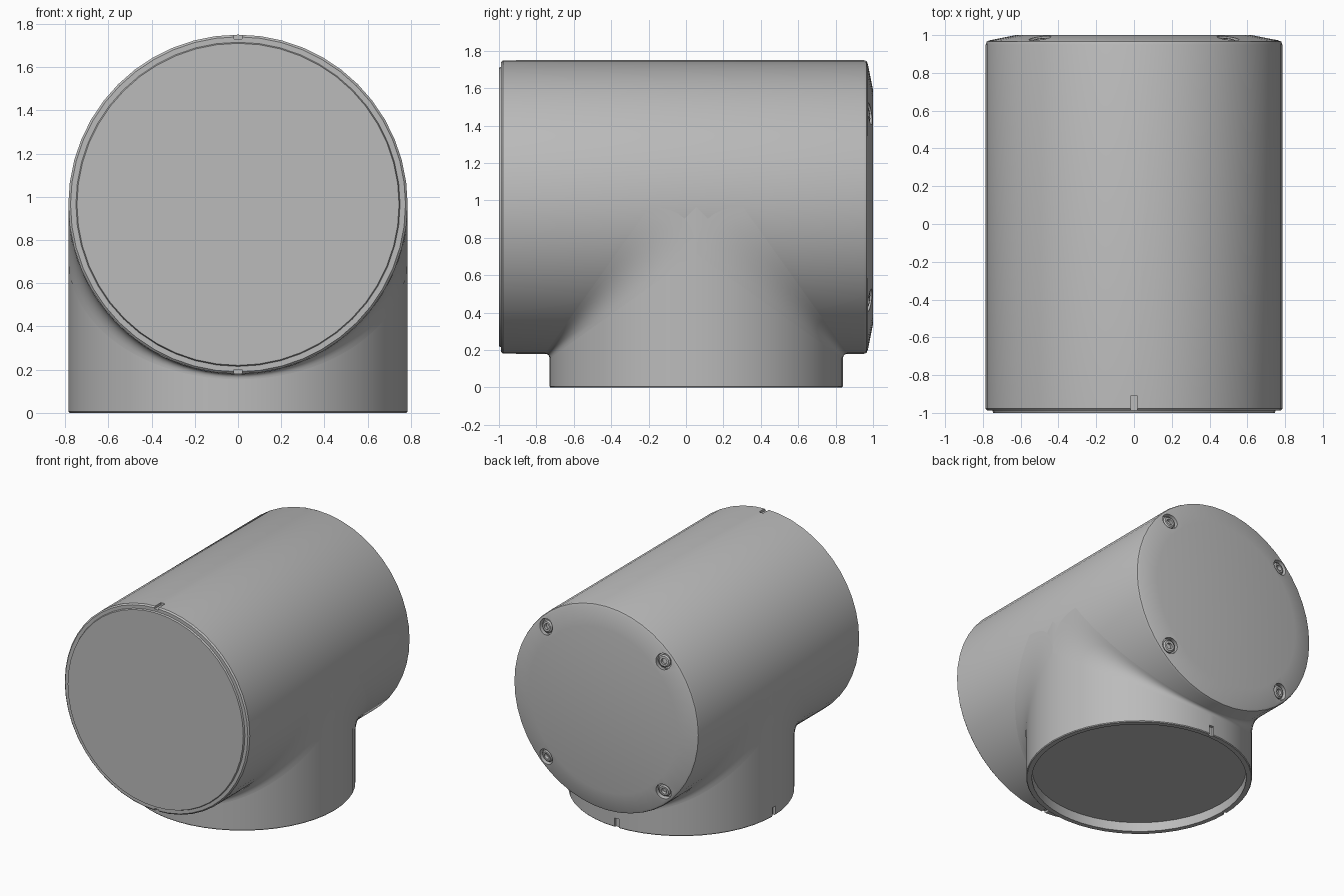
import bpy, bmesh
from math import pi, sin, cos, radians
from mathutils import Matrix, Vector

R = 0.785          # radius shared by the barrel and the foot
AXIS_Z = 0.965     # height of the barrel axis
FOOT_Y = 0.055     # foot centre
SIDES = 48

cube = bpy.data.objects.get("Cube")
if cube:
    bpy.data.objects.remove(cube, do_unlink=True)

grey = bpy.data.materials.new("housing grey")
grey.use_nodes = True
grey.diffuse_color = (0.5, 0.5, 0.5, 1)
grey.node_tree.nodes["Principled BSDF"].inputs["Base Color"].default_value = (0.5, 0.5, 0.5, 1)


def finish(name, bm):
    mesh = bpy.data.meshes.new(name)
    bm.to_mesh(mesh)
    bm.free()
    mesh.materials.append(grey)
    obj = bpy.data.objects.new(name, mesh)
    bpy.context.collection.objects.link(obj)
    return obj


def smooth(obj, angle=25):
    bpy.ops.object.select_all(action='DESELECT')
    obj.select_set(True)
    bpy.context.view_layer.objects.active = obj
    bpy.ops.object.shade_smooth_by_angle(angle=radians(angle))


def lathe(name, profile, matrix, sides=SIDES):
    """Spin (radius, height) points about local z, then place the result."""
    bm = bmesh.new()
    verts = [bm.verts.new((r, 0, h)) for r, h in profile]
    edges = [bm.edges.new(pair) for pair in zip(verts, verts[1:])]
    bmesh.ops.spin(bm, geom=verts + edges, cent=(0, 0, 0), axis=(0, 0, 1),
                   angle=2 * pi, steps=sides, use_merge=True)
    bmesh.ops.remove_doubles(bm, verts=bm.verts, dist=1e-5)
    bmesh.ops.recalc_face_normals(bm, faces=bm.faces)
    bm.transform(matrix)
    return finish(name, bm)


def box(name, centre, size):
    bm = bmesh.new()
    bmesh.ops.create_cube(bm, size=1, matrix=Matrix.Translation(centre) @ Matrix.Diagonal((*size, 1)))
    return finish(name, bm)


def cut(obj, cutters):
    for cutter in cutters:
        cutter.hide_render = True
        mod = obj.modifiers.new("cut", 'BOOLEAN')
        mod.operation, mod.solver, mod.object = 'DIFFERENCE', 'EXACT', cutter
        bpy.context.view_layer.objects.active = obj
        bpy.ops.object.modifier_apply(modifier=mod.name)
        bpy.data.objects.remove(cutter, do_unlink=True)


# Local z of the barrel runs towards the back (+y)
along_y = Matrix.Translation((0, 0, AXIS_Z)) @ Matrix.Rotation(-pi / 2, 4, 'X')

# Barrel with a raised front disc and a chamfered rear cap
barrel = lathe("barrel", [
    (0, -1.0), (0.745, -1.0), (0.75, -0.988), (0.775, -0.988), (R, -0.978),
    (R, 0.95), (0.78, 0.965), (0.765, 0.972), (0.625, 1.0), (0, 1.0)], along_y)

# Foot with a shallow recess underneath
foot = lathe("foot", [
    (0, 0.07), (0.745, 0.07), (0.745, 0), (0.78, 0), (R, 0.006),
    (R, AXIS_Z), (0, AXIS_Z)], Matrix.Translation((0, FOOT_Y, 0)))

# Screw placement on the sloping rim of the rear cap
cap_tilt = 0.197
screws = []
for i in range(4):
    spin = Matrix.Rotation(pi / 4 + i * pi / 2, 4, 'Z')
    screws.append(along_y @ spin @ Matrix.Translation((0.705, 0, 0.984)) @ Matrix.Rotation(cap_tilt, 4, 'Y'))

pockets = [lathe("pocket_cutter", [(0, -0.035), (0.06, -0.035), (0.06, 0.05), (0, 0.05)], m, 20)
           for m in screws]
slots = [box("slot_cutter", (0, -0.96, AXIS_Z + s * R), (0.036, 0.1, 0.04)) for s in (-1, 1)]
cut(barrel, pockets + slots)

# Alignment slots in the foot rim, at the back and at the -x side
cut(foot, [box("slot_cutter", (0, FOOT_Y + R, 0.03), (0.036, 0.04, 0.08)),
           box("slot_cutter", (-R, FOOT_Y, 0.03), (0.04, 0.036, 0.08))])
smooth(barrel)
smooth(foot)

# Socket head screws sunk into the pockets
for i, m in enumerate(screws):
    head = lathe(f"screw_{i + 1}", [
        (0, -0.03), (0.022, -0.03), (0.022, -0.006), (0.036, -0.006),
        (0.046, -0.014), (0.046, -0.035)], m, 18)
    smooth(head)

# Blend between barrel and foot: narrow underneath, wide at the sides
for side, name in ((-1, "front_blend"), (1, "back_blend")):
    bm = bmesh.new()
    rows = []
    for i in range(SIDES + 1):
        a = pi * i / SIDES
        s = sin(a)
        w = 0.25 - 0.225 * s
        corner = Vector((R * cos(a), FOOT_Y + side * R * s, AXIS_Z - R * s))
        row = []
        for k in range(9):
            t = k / 8
            offset = Vector((0, side * w * (1 - t) ** 2, -w * t ** 2))
            row.append(bm.verts.new(corner + offset))
        rows.append(row)
    for r0, r1 in zip(rows, rows[1:]):
        for k in range(8):
            quad = (r0[k], r0[k + 1], r1[k + 1], r1[k])
            bm.faces.new(quad if side > 0 else quad[::-1])
    bm.normal_update()
    middle = bm.faces[:][SIDES // 2 * 8 + 4] if bm.faces else None
    if middle.normal.y * side < 0:
        bmesh.ops.reverse_faces(bm, faces=bm.faces[:])
    smooth(finish(name, bm), 60)
